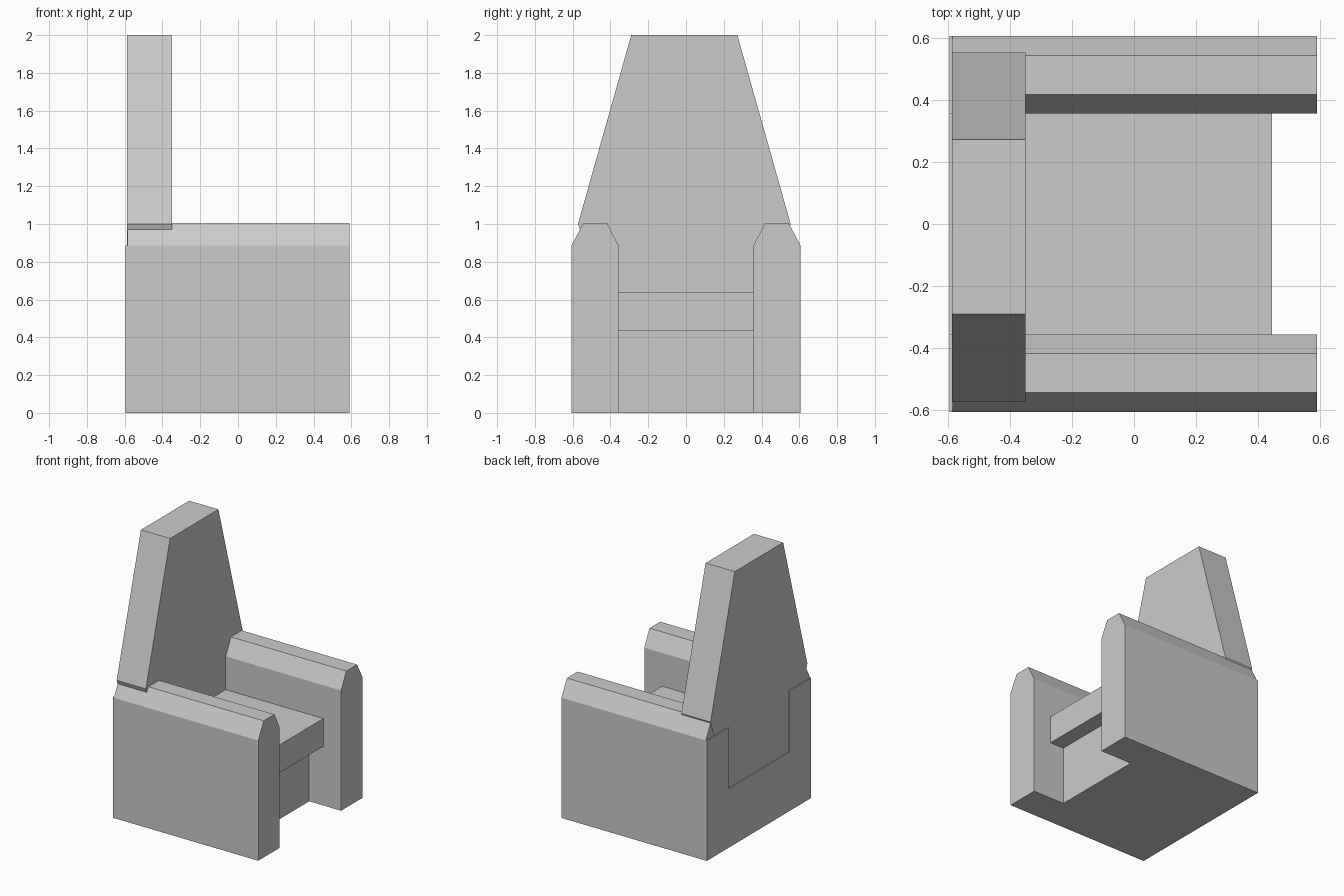
import bpy, bmesh

if "Cube" in bpy.data.objects:
    bpy.data.objects.remove(bpy.data.objects["Cube"])


def prism(bm, profile, x0, x1):
    """Extrude a (y, z) profile along x; returns the verts at x0."""
    a = [bm.verts.new((x0, y, z)) for y, z in profile]
    b = [bm.verts.new((x1, y, z)) for y, z in profile]
    n = len(profile)
    bm.faces.new(a)
    bm.faces.new(b[::-1])
    for i in range(n):
        j = (i + 1) % n
        bm.faces.new((a[j], a[i], b[i], b[j]))
    return a


def finish(bm, name):
    bmesh.ops.recalc_face_normals(bm, faces=bm.faces[:])
    mesh = bpy.data.meshes.new(name)
    bm.to_mesh(mesh)
    bm.free()
    obj = bpy.data.objects.new(name, mesh)
    bpy.context.collection.objects.link(obj)
    return obj


def part(name, profile, x0, x1):
    bm = bmesh.new()
    prism(bm, profile, x0, x1)
    return finish(bm, name)


def rect(y, z0, z1):
    return [(-y, z0), (y, z0), (y, z1), (-y, z1)]


BACK, CAP_BACK, FRONT = -0.595, -0.586, 0.59
INNER, OUTER, SHOULDER = 0.357, 0.607, 0.885

# Armrests: chamfered slabs whose lower rear end stands slightly proud
for name, s in (("left_armrest", 1), ("right_armrest", -1)):
    bm = bmesh.new()
    rear = prism(bm, [(s * y, z) for y, z in (
        (INNER, 0), (OUTER, 0), (OUTER, SHOULDER),
        (0.543, 1.005), (0.418, 1.005), (INNER, SHOULDER))], CAP_BACK, FRONT)
    bmesh.ops.connect_verts(bm, verts=[rear[2], rear[5]])
    lower = next(f for f in bm.faces
                 if set(f.verts) == {rear[0], rear[1], rear[2], rear[5]})
    ext = bmesh.ops.extrude_discrete_faces(bm, faces=[lower])
    for v in ext["faces"][0].verts:
        v.co.x = BACK
    finish(bm, name)

# Plinth under the seat, set back from the front
part("seat_base", rect(INNER, 0, 0.435), BACK, 0.33)

# Seat slab, overhanging the plinth
part("seat", rect(INNER, 0.435, 0.64), -0.40, 0.445)

# Backrest: widest at armrest height, tapering up and down
c = -0.009
part("backrest", [(c - 0.355, 0.435), (c + 0.36, 0.435), (c + 0.563, 1.0),
                  (c + 0.281, 2.0), (c - 0.281, 2.0), (c - 0.563, 1.0)],
     -0.588, -0.35)
